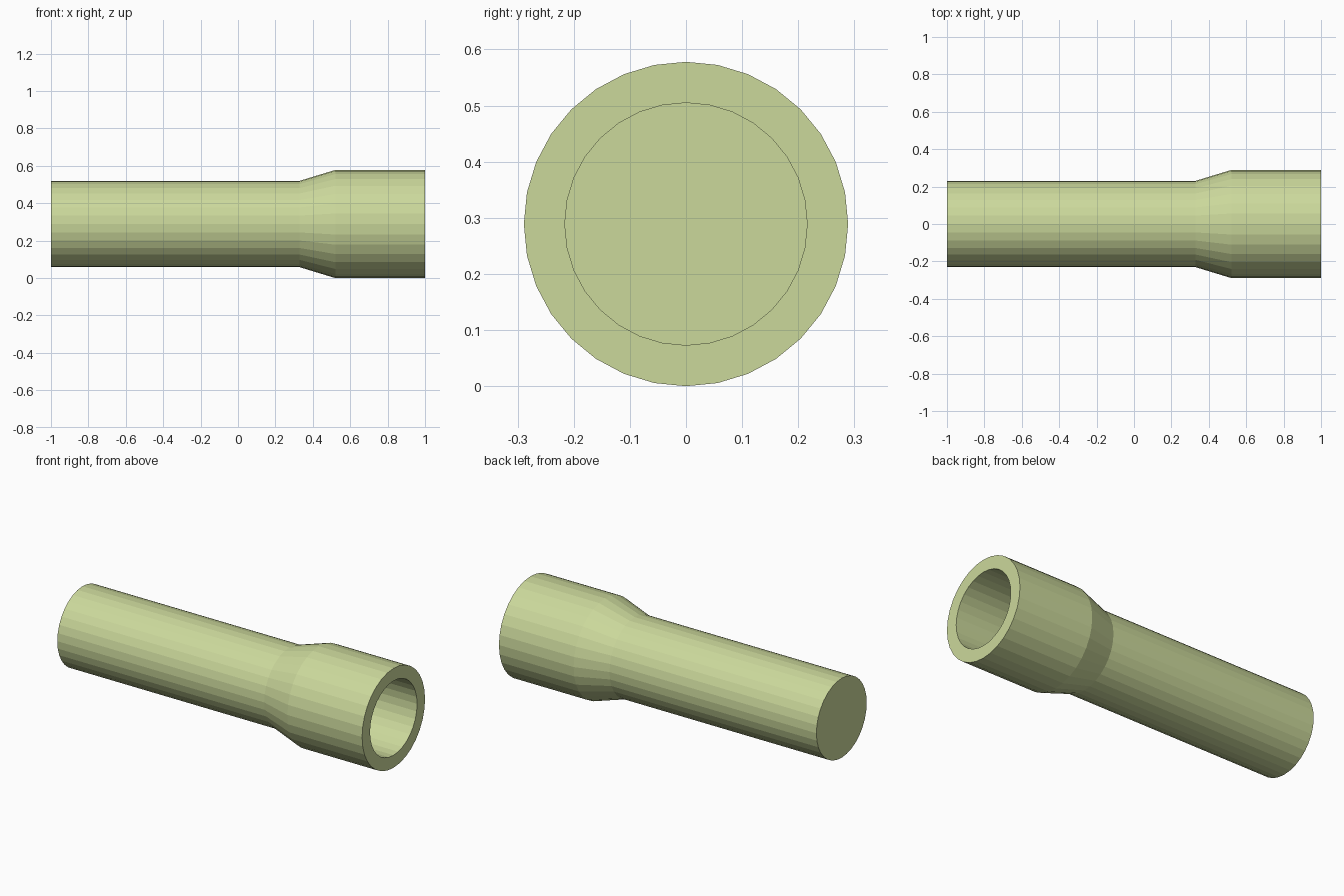
import bpy, bmesh
from math import sin, cos, tau

if "Cube" in bpy.data.objects:
    bpy.data.objects.remove(bpy.data.objects["Cube"])

SIDES = 32
CENTRE_Z = 0.289

# (x, radius) from the closed end, along the outside, into the socket
PROFILE = [(-1.0, 0.231), (0.33, 0.231), (0.52, 0.289), (1.0, 0.289),
           (1.0, 0.216), (0.50, 0.216)]


def ring(bm, x, r):
    return [bm.verts.new((x, r * sin(tau * i / SIDES),
                          CENTRE_Z + r * cos(tau * i / SIDES)))
            for i in range(SIDES)]


bm = bmesh.new()
rings = [ring(bm, x, r) for x, r in PROFILE]

# Tube walls
for a, b in zip(rings, rings[1:]):
    for i in range(SIDES):
        j = (i + 1) % SIDES
        bm.faces.new((a[i], a[j], b[j], b[i]))

# Closed back end and socket floor
bm.faces.new(rings[0])
bm.faces.new(rings[-1])
bmesh.ops.recalc_face_normals(bm, faces=bm.faces)

mesh = bpy.data.meshes.new("flared_tube")
bm.to_mesh(mesh)
bm.free()

# Pale green body
mat = bpy.data.materials.new("pale_green")
mat.diffuse_color = (0.6, 0.69, 0.33, 1)
mat.use_nodes = True
mat.node_tree.nodes["Principled BSDF"].inputs["Base Color"].default_value = mat.diffuse_color
mesh.materials.append(mat)
bpy.context.collection.objects.link(bpy.data.objects.new("flared_tube", mesh))
